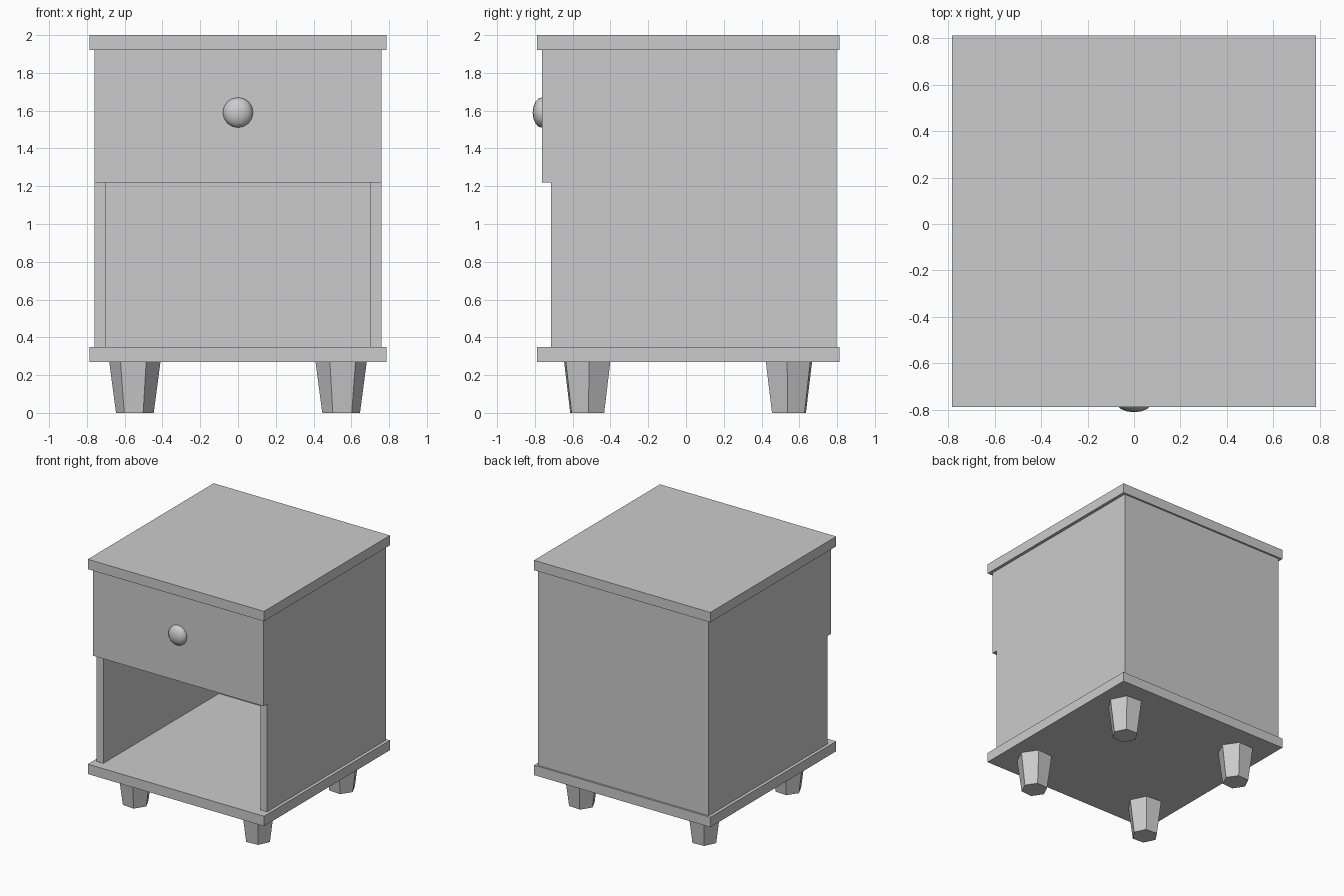
import bpy
import math

if "Cube" in bpy.data.objects:
    bpy.data.objects.remove(bpy.data.objects["Cube"])


def box(name, x, y, z):
    """Box from (min, max) ranges on each axis."""
    spans = (x, y, z)
    bpy.ops.mesh.primitive_cube_add(size=1, location=[(a + b) / 2 for a, b in spans])
    ob = bpy.context.object
    ob.name = name
    ob.scale = [b - a for a, b in spans]
    bpy.ops.object.transform_apply(location=False, rotation=False, scale=True)
    return ob


# Overhanging top and bottom boards
for name, z0 in (("top_board", 1.92), ("bottom_board", 0.27)):
    box(name, (-0.785, 0.785), (-0.79, 0.812), (z0, z0 + 0.08))

# Side walls
for name, s in (("left_side", -1), ("right_side", 1)):
    box(name, sorted((s * 0.70, s * 0.76)), (-0.715, 0.797), (0.35, 1.92))

# Back wall between the sides
box("back_panel", (-0.70, 0.70), (0.757, 0.797), (0.35, 1.92))

# Drawer: full-width front and the box behind it
box("drawer_front", (-0.76, 0.76), (-0.763, -0.715), (1.22, 1.92))
box("drawer_box", (-0.70, 0.70), (-0.715, 0.757), (1.22, 1.92))

# Flattened round knob
bpy.ops.mesh.primitive_uv_sphere_add(segments=16, ring_count=8, radius=0.08,
                                     location=(0, -0.763, 1.59))
knob = bpy.context.object
knob.name = "drawer_knob"
knob.scale.y = 0.61
bpy.ops.object.transform_apply(location=False, rotation=False, scale=True)
bpy.ops.object.shade_smooth()

# Tapered hexagonal legs, slightly turned and mirrored about both axes
for row, sy in (("front", -1), ("back", 1)):
    for side, sx in (("left", -1), ("right", 1)):
        # the cone's first vertex lies on +y, so turn it 90 degrees onto x
        turn = math.radians(90 - 4 * sx * sy)
        bpy.ops.mesh.primitive_cone_add(vertices=6, radius1=0.10, radius2=0.136, depth=0.27,
                                        location=(sx * 0.546, 0.011 + sy * 0.534, 0.135),
                                        rotation=(0, 0, turn))
        bpy.context.object.name = f"{row}_{side}_leg"
